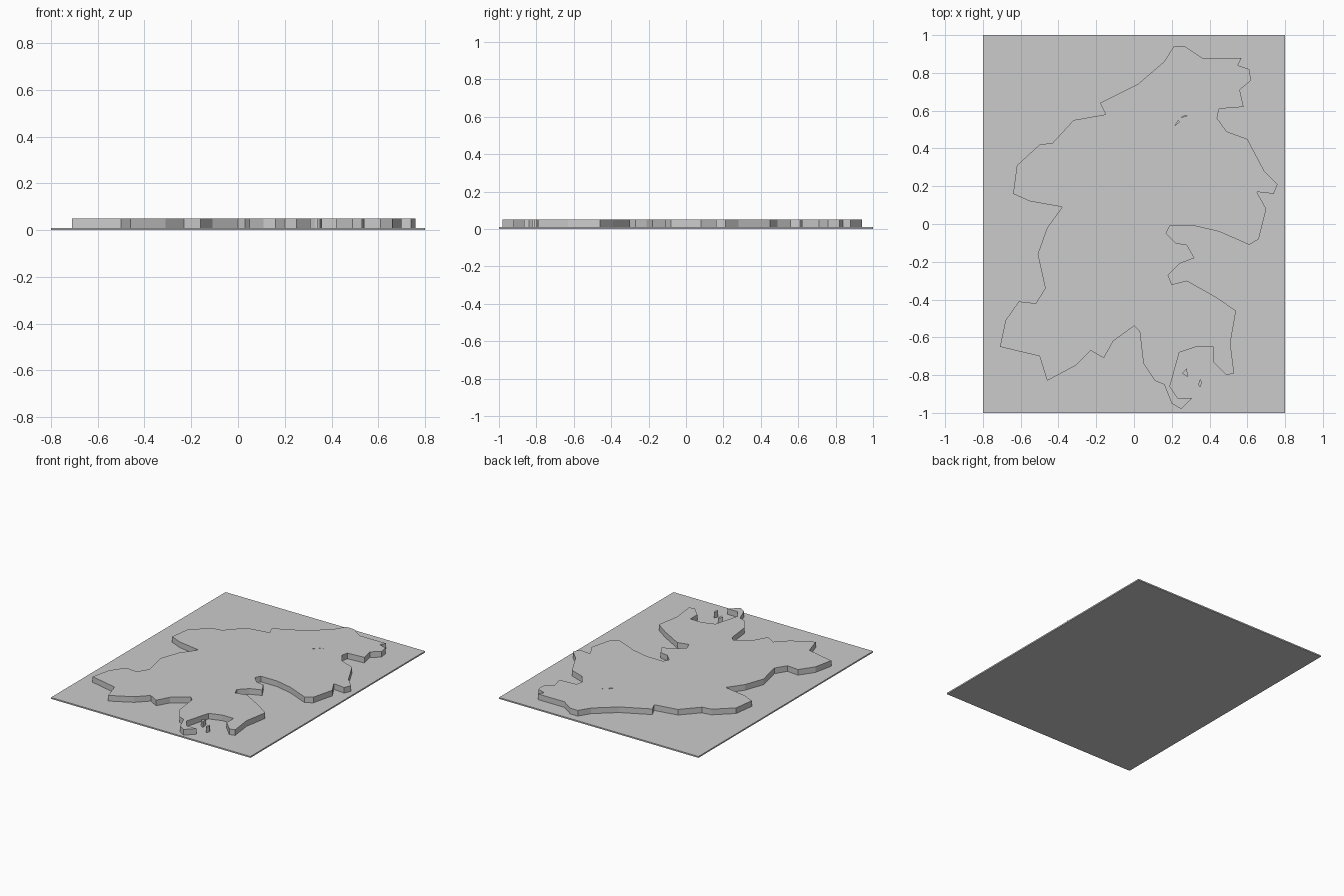
import bpy

if "Cube" in bpy.data.objects:
    bpy.data.objects.remove(bpy.data.objects["Cube"])

# Base plate
bpy.ops.mesh.primitive_cube_add(size=1, location=(0, 0, 0.005))
plate = bpy.context.object
plate.name = "base_plate"
plate.scale = (1.6, 2.0, 0.01)

# Simplified coastline, clockwise from the north
coast = [
    (.16, .86), (.21, .94), (.27, .94), (.36, .88), (.57, .88), (.55, .84), (.61, .82),
    (.62, .76), (.56, .71), (.58, .62), (.45, .61), (.44, .56), (.49, .49), (.60, .45),
    (.69, .28), (.76, .21), (.74, .16), (.65, .17), (.70, .08), (.66, -.08), (.61, -.11),
    (.45, -.04), (.32, -.01), (.19, -.01), (.17, -.05), (.22, -.10), (.28, -.11),
    (.32, -.18), (.24, -.21), (.18, -.27), (.20, -.32), (.28, -.30), (.44, -.39),
    (.54, -.46), (.51, -.63), (.53, -.79), (.49, -.80), (.42, -.73), (.42, -.65),
    (.33, -.65), (.24, -.68), (.19, -.86), (.23, -.92), (.31, -.92), (.25, -.98),
    (.20, -.95), (.16, -.85), (.11, -.83), (.05, -.74), (.03, -.57), (.0, -.54),
    (-.11, -.62), (-.16, -.71), (-.23, -.67), (-.31, -.75), (-.46, -.83), (-.50, -.70),
    (-.71, -.65), (-.68, -.51), (-.61, -.41), (-.52, -.42), (-.47, -.34), (-.51, -.16),
    (-.46, -.02), (-.38, .09), (-.55, .12), (-.64, .16), (-.62, .31), (-.50, .42),
    (-.43, .43), (-.32, .55), (-.15, .58), (-.18, .64), (.02, .74),
]
islands = [
    [(.255, -.79), (.28, -.765), (.285, -.81)],
    [(.34, -.85), (.35, -.82), (.36, -.84), (.35, -.865)],
]
lakes = [
    [(.215, .52), (.24, .54), (.235, .55)],
    [(.24, .56), (.285, .575), (.26, .57)],
]


def raised_land(name, loops):
    """Fill closed outlines (inner loops become holes) and extrude them."""
    curve = bpy.data.curves.new(name + "_outline", 'CURVE')
    curve.dimensions = '2D'
    curve.fill_mode = 'BOTH'
    curve.extrude = 0.0225
    for loop in loops:
        spline = curve.splines.new('POLY')
        spline.points.add(len(loop) - 1)
        for p, (x, y) in zip(spline.points, loop):
            p.co = (x, y, 0, 1)
        spline.use_cyclic_u = True
    temp = bpy.data.objects.new(name + "_outline", curve)
    bpy.context.collection.objects.link(temp)
    bpy.context.view_layer.update()
    mesh = bpy.data.meshes.new_from_object(
        temp.evaluated_get(bpy.context.evaluated_depsgraph_get()))
    bpy.data.objects.remove(temp)
    for poly in mesh.polygons:
        poly.use_smooth = False
    land = bpy.data.objects.new(name, mesh)
    land.location.z = 0.0285
    bpy.context.collection.objects.link(land)


# Mainland with small lakes, then the islets in the southern bay
raised_land("mainland", [coast] + lakes)
raised_land("islets", islands)
